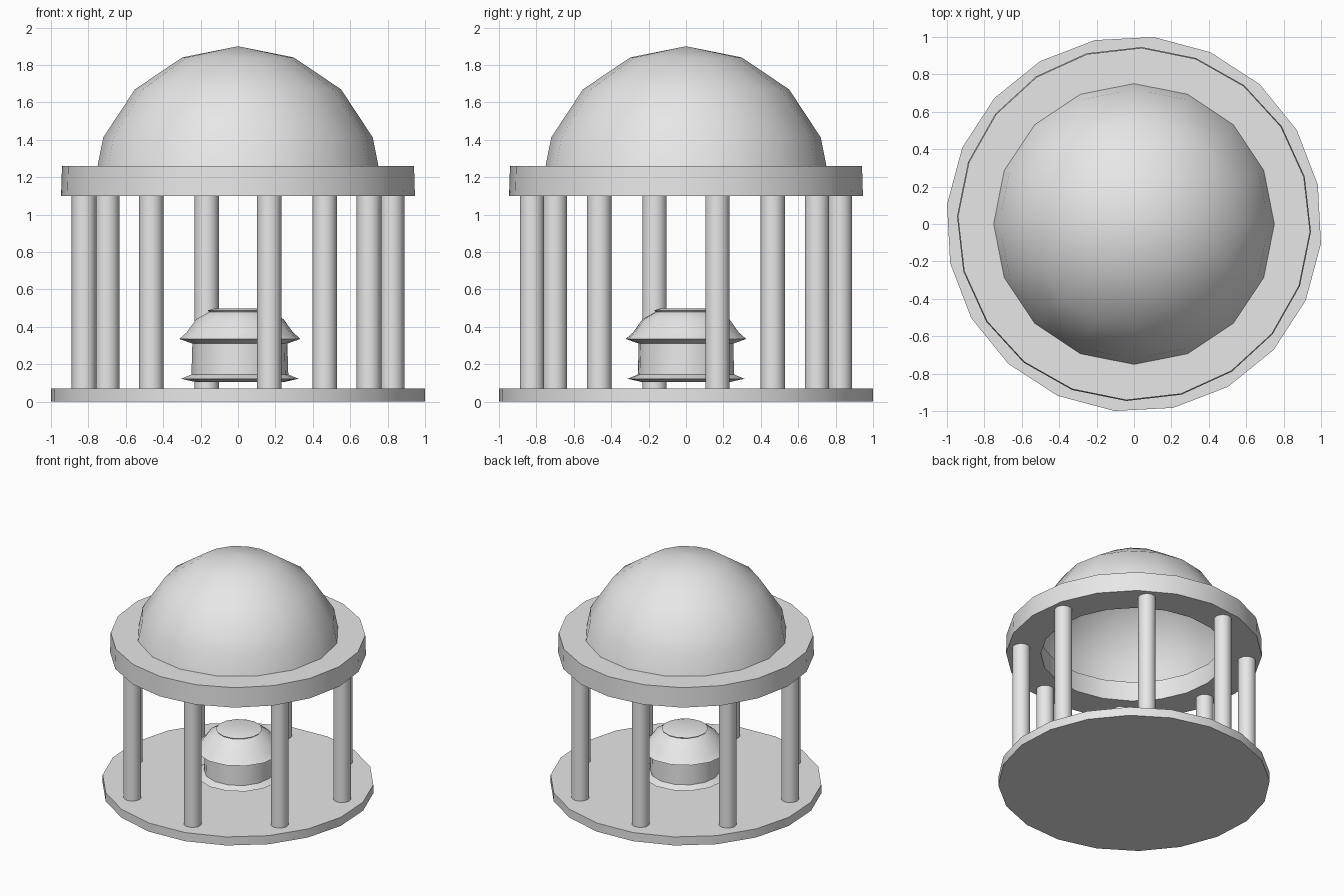
import bpy, math

if "Cube" in bpy.data.objects:
    bpy.data.objects.remove(bpy.data.objects["Cube"], do_unlink=True)

# One plain stone colour
stone = bpy.data.materials.new("pale_grey_stone")
stone.use_nodes = True
stone.diffuse_color = (0.8, 0.8, 0.8, 1)
stone.node_tree.nodes["Principled BSDF"].inputs["Base Color"].default_value = (0.8, 0.8, 0.8, 1)


def lathe(name, profile, sides, turn=0, centre=(0, 0), smooth=40, closed=False):
    """Spin (radius, height) points around z; zero radius makes a pole."""
    verts, rings, faces = [], [], []
    for r, z in profile:
        count = 1 if r == 0 else sides
        rings.append(list(range(len(verts), len(verts) + count)))
        for i in range(count):
            a = math.radians(turn) + math.tau * i / sides
            verts.append((r * math.cos(a), r * math.sin(a), z))
    pairs = list(zip(rings, rings[1:]))
    if closed:
        pairs.append((rings[-1], rings[0]))
    for low, high in pairs:
        for i in range(sides):
            j = (i + 1) % sides
            if len(low) == 1:
                faces.append((low[0], high[j], high[i]))
            elif len(high) == 1:
                faces.append((low[i], low[j], high[0]))
            else:
                faces.append((low[i], low[j], high[j], high[i]))
    mesh = bpy.data.meshes.new(name)
    mesh.from_pydata(verts, [], faces)
    mesh.materials.append(stone)
    obj = bpy.data.objects.new(name, mesh)
    obj.location = (*centre, 0)
    bpy.context.collection.objects.link(obj)
    bpy.ops.object.select_all(action='DESELECT')
    obj.select_set(True)
    bpy.context.view_layer.objects.active = obj
    bpy.ops.object.shade_smooth_by_angle(angle=math.radians(smooth))
    return obj


# Round floor
lathe("floor", [(0, 0), (1.005, 0), (1.005, 0.07), (0, 0.07)], 20, turn=12)

# Ring of eight columns
for k in range(8):
    a = math.radians(11.5 + 45 * k)
    lathe(f"column_{k + 1}", [(0, 0.06), (0.066, 0.06), (0.066, 1.11), (0, 1.11)], 14,
          centre=(0.84 * math.cos(a), 0.84 * math.sin(a)))

# Open ring beam resting on the columns
lathe("ring_beam", [(0.69, 1.1), (0.947, 1.1), (0.942, 1.26), (0.69, 1.26)], 20,
      turn=15.5, closed=True)

# Hollow faceted dome rising out of the ring beam
tilts = [math.radians(22.5 * i) for i in range(5)]
dome = [(0.78 * math.cos(t), 1.11 + 0.79 * math.sin(t)) for t in tilts[:-1]] + [(0, 1.9)]
lathe("dome", dome, 16, turn=0)

# Lidded basin in the middle, with two thin flanges
basin = [(0, 0.105), (0.24, 0.105), (0.315, 0.122), (0.26, 0.145), (0.255, 0.31),
         (0.325, 0.335), (0.285, 0.37), (0.235, 0.44), (0.165, 0.48),
         (0.172, 0.488), (0.14, 0.497), (0, 0.497)]
lathe("basin", basin, 14, turn=5, centre=(0.01, 0), smooth=50)
